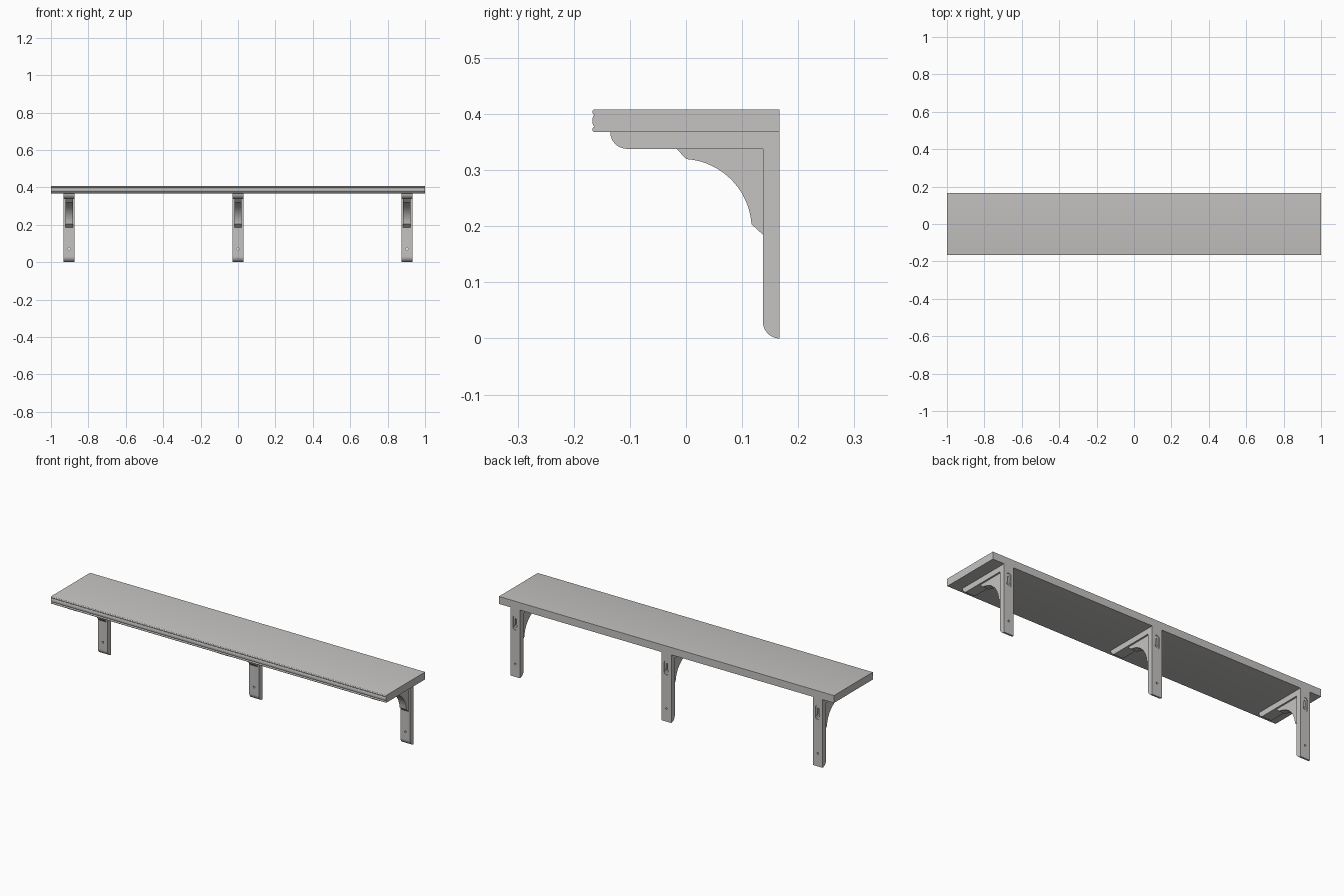
import bpy, bmesh
from math import sin, cos, pi, radians

cube = bpy.data.objects.get("Cube")
if cube:
    bpy.data.objects.remove(cube, do_unlink=True)

paint = bpy.data.materials.new("warm grey paint")
paint.use_nodes = True
grey = (0.56, 0.55, 0.54, 1)
paint.diffuse_color = grey
paint.node_tree.nodes["Principled BSDF"].inputs["Base Color"].default_value = grey

BACK, POST_FRONT = 0.167, 0.137
ARM_BOTTOM, ARM_TOP, TOP = 0.338, 0.368, 0.408


def arc(cy, cz, ry, rz, start, end, steps=12):
    """Points of an elliptical arc in the side plane, angles in degrees."""
    angles = [radians(start + (end - start) * i / steps) for i in range(steps + 1)]
    return [(cy + ry * cos(a), cz + rz * sin(a)) for a in angles]


def extrude(name, profile, axis, centre, depth):
    """Extrude a flat profile: along x it holds (y, z), along y it holds (x, z)."""
    bm = bmesh.new()

    def place(p, d):
        return (d, p[0], p[1]) if axis == "x" else (p[0], d, p[1])

    ends = [[bm.verts.new(place(p, centre + s * depth / 2)) for p in profile] for s in (-1, 1)]
    n = len(profile)
    for ring in ends:
        bm.faces.new(ring)
    for i in range(n):
        j = (i + 1) % n
        bm.faces.new((ends[0][i], ends[0][j], ends[1][j], ends[1][i]))
    bmesh.ops.recalc_face_normals(bm, faces=bm.faces)
    mesh = bpy.data.meshes.new(name)
    bm.to_mesh(mesh)
    bm.free()
    mesh.materials.append(paint)
    obj = bpy.data.objects.new(name, mesh)
    bpy.context.collection.objects.link(obj)
    return obj


def smooth(obj):
    bpy.ops.object.select_all(action="DESELECT")
    obj.select_set(True)
    bpy.context.view_layer.objects.active = obj
    bpy.ops.object.shade_smooth_by_angle(angle=radians(30))


def carve(obj, cutter):
    """Cut one shape out of another and discard the cutter."""
    mod = obj.modifiers.new("carve", "BOOLEAN")
    mod.operation, mod.solver, mod.object = "DIFFERENCE", "EXACT", cutter
    bpy.ops.object.select_all(action="DESELECT")
    bpy.context.view_layer.objects.active = obj
    bpy.ops.object.modifier_apply(modifier=mod.name)
    bpy.data.objects.remove(cutter, do_unlink=True)


# Shelf board with three beads along its front edge
edge = -0.163
beads = (arc(edge, 0.4035, 0.004, 0.0045, 90, 270, 8)
         + arc(edge, 0.388, 0.004, 0.010, 90, 270, 10)
         + arc(edge, 0.3725, 0.004, 0.0045, 90, 270, 8))
board = [(BACK, ARM_TOP), (BACK, TOP)] + beads
smooth(extrude("shelf_board", board, "x", 0, 2))

# Side profiles of the bracket parts
arm = [(BACK, ARM_BOTTOM), (BACK, ARM_TOP)] + arc(-0.105, ARM_TOP, 0.03, 0.03, 180, 270)
post = [(BACK, ARM_BOTTOM), (POST_FRONT, ARM_BOTTOM)] + arc(BACK, 0.03, 0.03, 0.03, 180, 270)
brace = ([(POST_FRONT, ARM_BOTTOM), (-0.017, ARM_BOTTOM)]
         + arc(-0.008, 0.195, 0.125, 0.125, 86, 4, 20) + [(POST_FRONT, 0.185)])

# Three wall brackets
for side, x in (("right", -0.903), ("middle", 0), ("left", 0.903)):
    smooth(extrude(f"{side}_bracket_arm", arm, "x", x, 0.058))
    smooth(extrude(f"{side}_bracket_brace", brace, "x", x, 0.04))
    upright = extrude(f"{side}_bracket_post", post, "x", x, 0.058)

    # Screw hole right through, and a keyhole hanger sunk into the back
    screw = arc(x, 0.07, 0.005, 0.005, 0, 345, 23)
    recess = (arc(x, 0.314, 0.014, 0.014, 0, 180)
              + arc(x, 0.266, 0.014, 0.014, 180, 360))
    keyhole = (arc(x, 0.309, 0.004, 0.004, 0, 180, 8)
               + arc(x, 0.274, 0.008, 0.008, 120, 420, 16))
    carve(upright, extrude("screw_cutter", screw, "y", 0.15, 0.1))
    carve(upright, extrude("recess_cutter", recess, "y", BACK, 0.008))
    carve(upright, extrude("keyhole_cutter", keyhole, "y", BACK, 0.03))
    smooth(upright)
